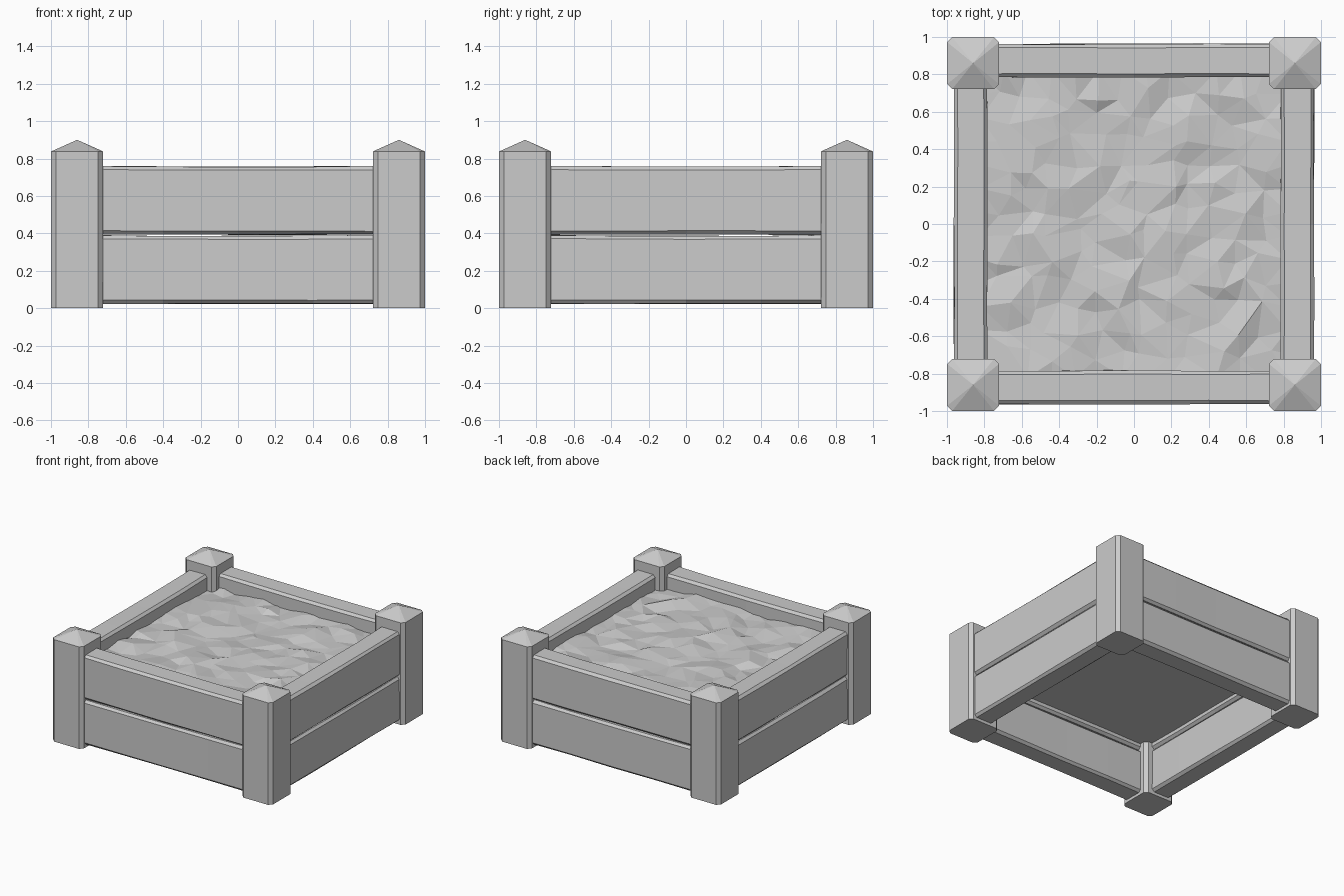
import bpy, bmesh, math, random
from mathutils import Matrix, Vector

random.seed(7)
if "Cube" in bpy.data.objects:
    bpy.data.objects.remove(bpy.data.objects["Cube"], do_unlink=True)

# Single flat colour
grey = bpy.data.materials.new("plain_grey")
grey.use_nodes = True
grey.diffuse_color = (0.6, 0.6, 0.6, 1)
grey.node_tree.nodes["Principled BSDF"].inputs["Base Color"].default_value = grey.diffuse_color


def finish(bm, name, matrix=Matrix()):
    bmesh.ops.recalc_face_normals(bm, faces=bm.faces)
    mesh = bpy.data.meshes.new(name)
    bm.to_mesh(mesh)
    bm.free()
    mesh.materials.append(grey)
    obj = bpy.data.objects.new(name, mesh)
    obj.matrix_world = matrix
    bpy.context.collection.objects.link(obj)
    return obj


def chamfered(w, h, c):
    """Rectangle outline with cut corners, centred on the origin."""
    a, b = w / 2, h / 2
    return [(a - c, -b), (a, -b + c), (a, b - c), (a - c, b),
            (-a + c, b), (-a, b - c), (-a, -b + c), (-a + c, -b)]


def skin(bm, rings):
    """Join consecutive rings of vertices with quads."""
    for lo, hi in zip(rings, rings[1:]):
        n = len(lo)
        for i in range(n):
            j = (i + 1) % n
            bm.faces.new((lo[i], lo[j], hi[j], hi[i]))


def post(name, x, y):
    # Chamfered post with a low pointed cap
    bm = bmesh.new()
    outline = chamfered(0.278, 0.278, 0.027)
    rings = [[bm.verts.new((px, py, z)) for px, py in outline] for z in (0, 0.838)]
    skin(bm, rings)
    bm.faces.new(rings[0])
    tip = bm.verts.new((0, 0, 0.9))
    top = rings[1]
    for i, v in enumerate(top):
        bm.faces.new((v, top[(i + 1) % len(top)], tip))
    finish(bm, name, Matrix.Translation((x, y, 0)))


def plank(name, angle, z):
    # Chamfered board, slightly uneven along its length
    bm = bmesh.new()
    outline = chamfered(0.178, 0.366, 0.019)
    rings = []
    for x in (-0.82, -0.4, 0, 0.4, 0.82):
        sag = -0.004 * math.cos(x * 2)
        rings.append([bm.verts.new((x, -0.873 + py + random.uniform(-0.003, 0.003),
                                    z + pz + (sag if pz > 0 else 0)
                                    + random.uniform(-0.002, 0.002)))
                      for py, pz in outline])
    skin(bm, rings)
    bm.faces.new(rings[0])
    bm.faces.new(rings[-1])
    finish(bm, name, Matrix.Rotation(angle, 4, "Z"))


# Corner posts
for sx, side in ((-1, "right"), (1, "left")):
    for sy, end in ((-1, "front"), (1, "back")):
        post(f"{end}_{side}_post", sx * 0.86, sy * 0.86)

# Two boards on each side
for k, side in enumerate(("front", "left", "back", "right")):
    for level, z in (("lower", 0.207), ("upper", 0.577)):
        plank(f"{side}_{level}_plank", k * math.pi / 2, z)

# Soil: flat-bottomed bed with a rough, faceted top
bm = bmesh.new()
bmesh.ops.create_grid(bm, x_segments=13, y_segments=13, size=0.82)
rim = [e for e in bm.edges if e.is_boundary]
for v in bm.verts:
    if not v.is_boundary:
        v.co += Vector((random.uniform(-0.045, 0.045), random.uniform(-0.045, 0.045), 0))
    v.co.z = 0.65 + random.uniform(-0.02, 0.02)
bmesh.ops.triangulate(bm, faces=bm.faces, quad_method="SHORT_EDGE")
walls = bmesh.ops.extrude_edge_only(bm, edges=rim)["geom"]
for v in walls:
    if isinstance(v, bmesh.types.BMVert):
        v.co.z = 0.44
bmesh.ops.contextual_create(bm, geom=[g for g in walls if isinstance(g, bmesh.types.BMEdge)
                                      and g.is_boundary])
finish(bm, "soil")
